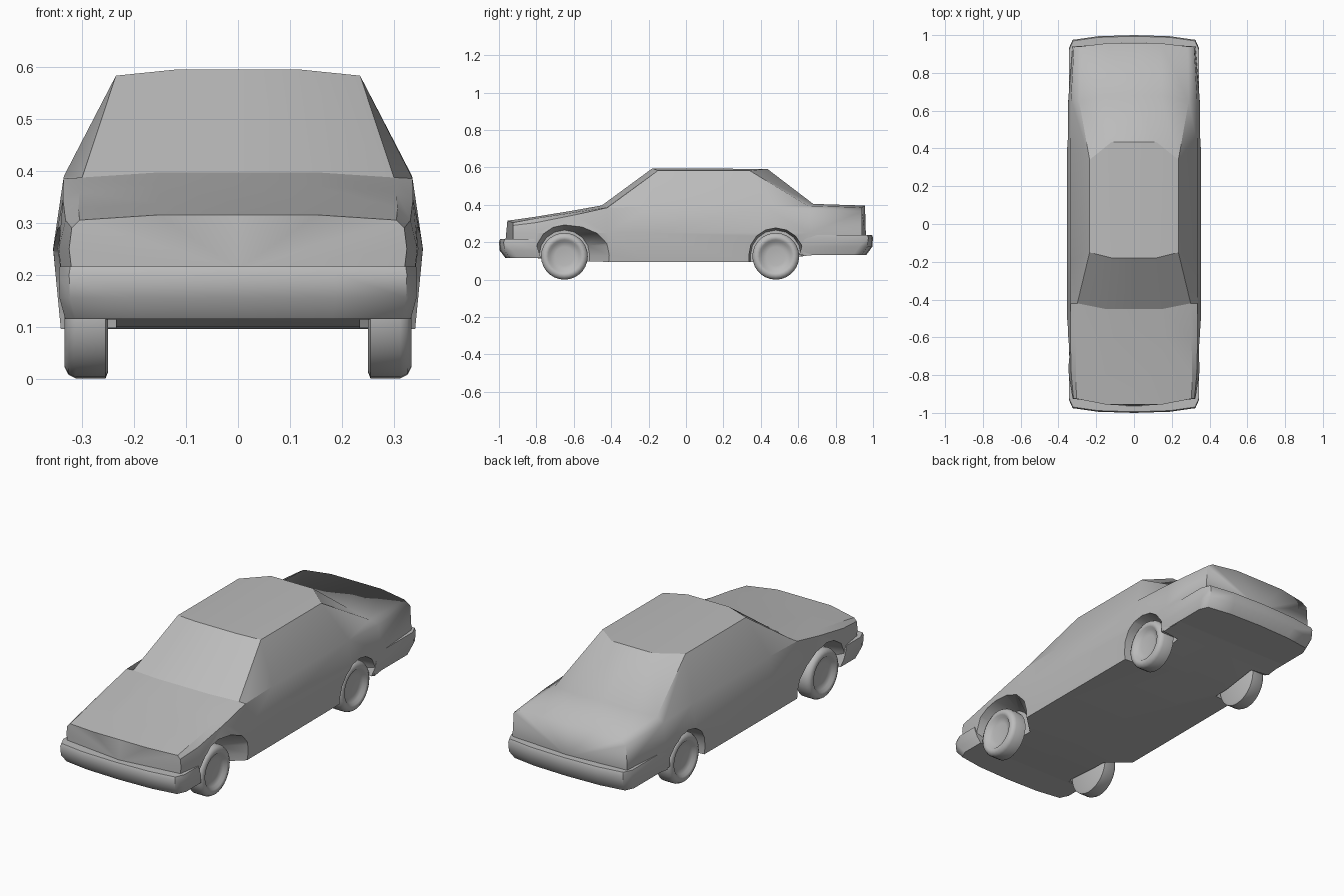
import bpy, bmesh, math
from mathutils import Vector

old = bpy.data.objects.get("Cube")
if old:
    bpy.data.objects.remove(old, do_unlink=True)

GREY = (0.5, 0.5, 0.5, 1.0)
paint = bpy.data.materials.new("plain grey")
paint.use_nodes = True
paint.diffuse_color = GREY
paint.node_tree.nodes["Principled BSDF"].inputs["Base Color"].default_value = GREY


def finish(bm, name):
    """Turn a bmesh into a named, painted object with outward normals."""
    bmesh.ops.recalc_face_normals(bm, faces=bm.faces[:])
    mesh = bpy.data.meshes.new(name)
    bm.to_mesh(mesh)
    bm.free()
    mesh.materials.append(paint)
    obj = bpy.data.objects.new(name, mesh)
    bpy.context.collection.objects.link(obj)
    return obj


def loft(rings, name, centres=None):
    """Skin closed rings and cap both ends, as fans when centres are given."""
    bm = bmesh.new()
    rows = [[bm.verts.new(p) for p in ring] for ring in rings]
    n = len(rows[0])
    for a, b in zip(rows, rows[1:]):
        for i in range(n):
            j = (i + 1) % n
            bm.faces.new((a[i], a[j], b[j], b[i]))
    for k, row in enumerate((rows[0], rows[-1])):
        if centres:
            hub = bm.verts.new(centres[k])
            for i in range(n):
                bm.faces.new((row[i], row[(i + 1) % n], hub))
        else:
            bm.faces.new(row)
    return finish(bm, name)


def mirrored(half):
    """Close a half outline running from the centre line to the centre line."""
    return half + [(-x, y, z) for x, y, z in reversed(half[1:-1])]


def smooth(obj, limit, soft=lambda edge: False):
    """Smooth shading with creases above the limit, except on soft edges."""
    bm = bmesh.new()
    bm.from_mesh(obj.data)
    for face in bm.faces:
        face.smooth = True
    for edge in bm.edges:
        edge.smooth = soft(edge) or edge.calc_face_angle(0) < math.radians(limit)
    bm.to_mesh(obj.data)
    bm.free()


# Body sections: side y, shoulder y, centre y, floor z, widest x,
# belt x and z, shoulder x and z, centre top z
SECTIONS = [
    (-.925, -.925, -.955, .12, .325, .32, .29, .305, .305, .315),
    (-.80, -.80, -.80, .115, .345, .332, .305, .307, .328, .337),
    (-.60, -.60, -.60, .10, .355, .337, .345, .305, .359, .37),
    (-.42, -.42, -.45, .095, .356, .336, .385, .30, .387, .397),
    (-.20, -.15, -.18, .095, .356, .335, .39, .235, .583, .595),
    (.42, .34, .435, .095, .354, .335, .39, .235, .583, .592),
    (.66, .65, .68, .13, .348, .334, .378, .29, .395, .405),
    (.94, .94, .957, .14, .325, .318, .365, .285, .386, .396),
]


def body_ring(s):
    y, ys, yc, zb, xw, xb, zbelt, xr, zr, zt = s
    return mirrored([(0, y, zb), (xw - .015, y, zb), (xw, y, .25),
                     (xb, y, zbelt), (xr, ys, zr),
                     (xr / 2, yc, zt), (0, yc, zt)])


body = loft([body_ring(s) for s in SECTIONS], "body",
            [(0, -.965, .21), (0, .962, .23)])


# Wheel arches, flaring from a round well to a wide opening
def arch_cutter(side, centre, front, back, top):
    def outline(x, ahead, behind, height):
        pts = [(side * x, centre - ahead, 0)]
        for i in range(9):
            a = math.pi * i / 8
            reach = ahead if i < 4 else behind
            pts.append((side * x, centre - reach * math.cos(a),
                        .13 + height * math.sin(a)))
        return pts + [(side * x, centre + behind, 0)]
    rings = [outline(.235, .135, .135, .135),
             outline(.355, front, back, top - .13),
             outline(.42, front, back, top - .13)]
    cutter = loft(rings, "arch_cutter")
    cutter.hide_render = True
    return cutter


AXLES = {"front": (-.65, .16, .25, .295), "rear": (.48, .145, .15, .277)}
cutters = []
for side in (1, -1):
    for axle in AXLES.values():
        cutter = arch_cutter(side, *axle)
        mod = body.modifiers.new("arch", "BOOLEAN")
        mod.operation = "DIFFERENCE"
        mod.solver = "EXACT"
        mod.object = cutter
        cutters.append(cutter)
cut_mesh = bpy.data.meshes.new_from_object(
    body.evaluated_get(bpy.context.evaluated_depsgraph_get()))
body.modifiers.clear()
body.data = cut_mesh
for cutter in cutters:
    bpy.data.objects.remove(cutter, do_unlink=True)
smooth(body, 24, lambda e: all(v.co.y > .6 and v.co.z > .3 for v in e.verts))


# Wraparound bumpers, built from stacked plan outlines
def bumper(name, end, low, high, start_low, start_high):
    rings = []
    for t, inset in ((0, .035), (.4, .004), (.85, 0), (1, .006)):
        z = low + (high - low) * t
        start = start_low + (start_high - start_low) * t
        w = .345 - inset * .35
        half = [(0, start), (w, start), (w, .93 - inset), (w - .02, .975 - inset),
                (w * .55, .994 - inset), (0, 1 - inset)]
        rings.append(mirrored([(x, end * y, z) for x, y in half]))
    smooth(loft(rings, name), 50)


bumper("front_bumper", -1, .115, .216, .775, .81)
bumper("rear_bumper", 1, .133, .24, .605, .64)

# Wheels: rounded tyre with a dished hub, turned about the axle
PROFILE = [(.25, 0), (.25, .112), (.255, .125), (.312, .125), (.326, .118),
           (.334, .103), (.33, .088), (.318, .078), (.312, .05), (.312, 0)]


def wheel(name, side, y):
    bm = bmesh.new()
    verts = [bm.verts.new((side * x, y, .128 + r)) for x, r in PROFILE]
    edges = [bm.edges.new(pair) for pair in zip(verts, verts[1:])]
    bmesh.ops.spin(bm, geom=verts + edges, cent=Vector((0, y, .128)),
                   axis=(1, 0, 0), angle=math.tau, steps=28)
    bmesh.ops.remove_doubles(bm, verts=bm.verts[:], dist=.0005)
    bmesh.ops.translate(bm, verts=bm.verts[:], vec=(0, 0, -.003))
    smooth(finish(bm, name), 60)


for label, axle in AXLES.items():
    for word, side in (("left", 1), ("right", -1)):
        wheel(f"{label}_{word}_wheel", side, axle[0])
